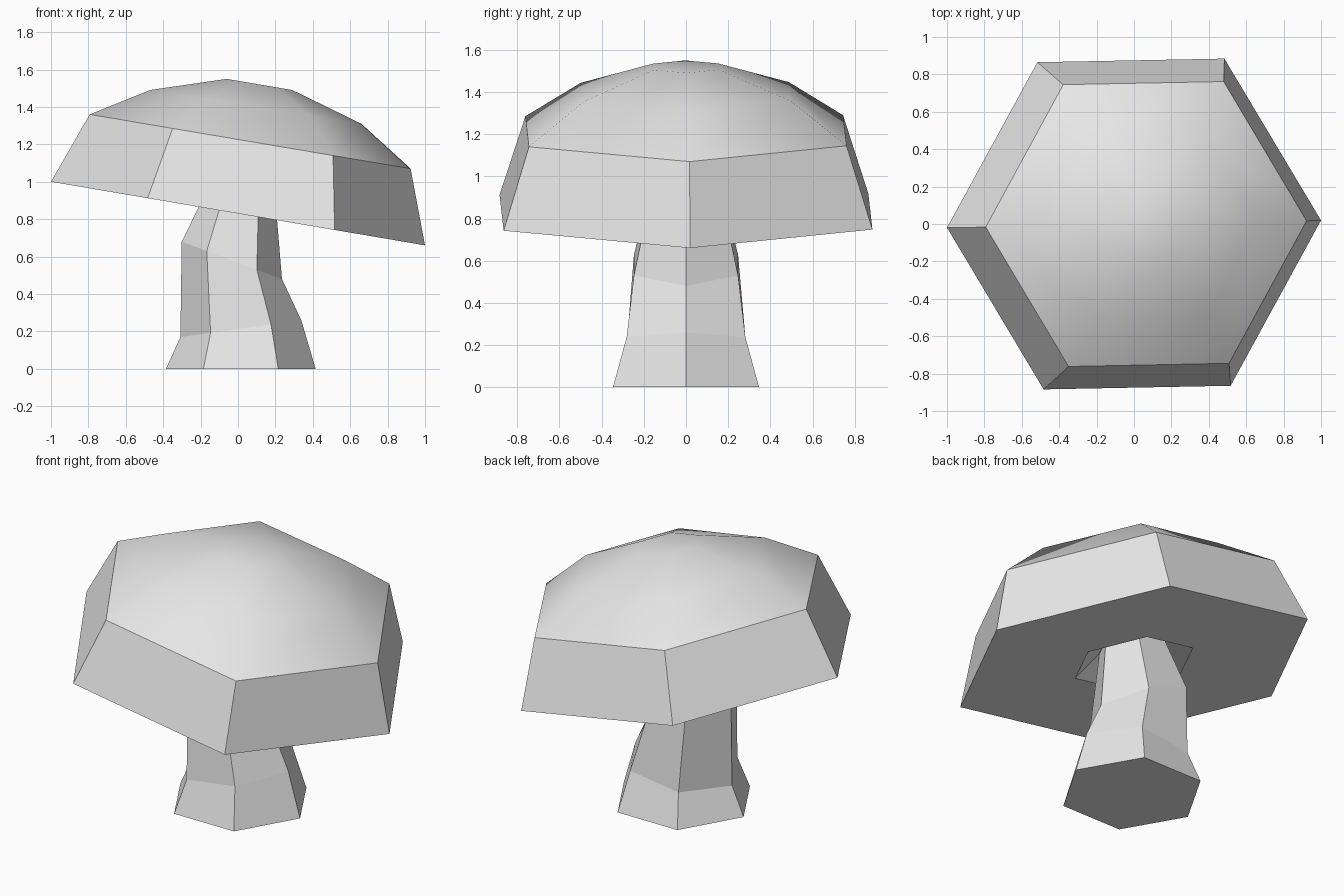
import bpy, bmesh, math

cube = bpy.data.objects.get("Cube")
if cube:
    bpy.data.objects.remove(cube, do_unlink=True)

grey = bpy.data.materials.new("plain light grey")
grey.use_nodes = True
grey.diffuse_color = (0.8, 0.8, 0.8, 1)
grey.node_tree.nodes["Principled BSDF"].inputs["Base Color"].default_value = (0.8, 0.8, 0.8, 1)


def hex_ring(bm, centre_x, z, radius_x, radius_y, slope, turn):
    """Six vertices on a hexagon that is tilted along x."""
    verts = []
    for i in range(6):
        a = math.radians(60 * i + turn)
        x = radius_x * math.cos(a)
        verts.append(bm.verts.new((centre_x + x, radius_y * math.sin(a), z + slope * x)))
    return verts


def loft(name, rings, turn=0.0, close_start=False, close_end=False, smooth_from=None):
    """Skin a stack of hexagons; bands from smooth_from upward are smooth."""
    bm = bmesh.new()
    loops = [hex_ring(bm, *r, turn) for r in rings]
    for n, (low, high) in enumerate(zip(loops, loops[1:])):
        for i in range(6):
            j = (i + 1) % 6
            face = bm.faces.new((low[i], low[j], high[j], high[i]))
            face.smooth = smooth_from is not None and n >= smooth_from
    if close_start:
        bm.faces.new(loops[0][::-1])
    if close_end:
        bm.faces.new(loops[-1]).smooth = smooth_from is not None
    mesh = bpy.data.meshes.new(name)
    bm.to_mesh(mesh)
    bm.free()
    mesh.materials.append(grey)
    obj = bpy.data.objects.new(name, mesh)
    bpy.context.collection.objects.link(obj)
    return obj


# Each ring: centre x, height, radius along x, radius along y, slope
stem_top = (0.02, 0.935, 0.18, 0.19, -0.17)

# Bent stem with a flared foot
loft("stem", [
    (0.015, 0.0, 0.4, 0.4, 0.0),
    (0.015, 0.215, 0.323, 0.325, 0.14),
    (-0.033, 0.58, 0.268, 0.285, -0.373),
    stem_top,
], close_start=True)

# Tilted cap: recess around the stem, underside, rim band, smooth dome
loft("cap", [
    stem_top,
    (0.0, 0.83, 0.335, 0.345, -0.17),
    (0.0, 0.83, 1.0, 1.01, -0.17),
    (0.065, 1.215, 0.858, 0.87, -0.169),
    (0.095, 1.4, 0.565, 0.57, -0.16),
    (0.115, 1.52, 0.175, 0.178, -0.17),
], turn=1.1, close_end=True, smooth_from=3)
